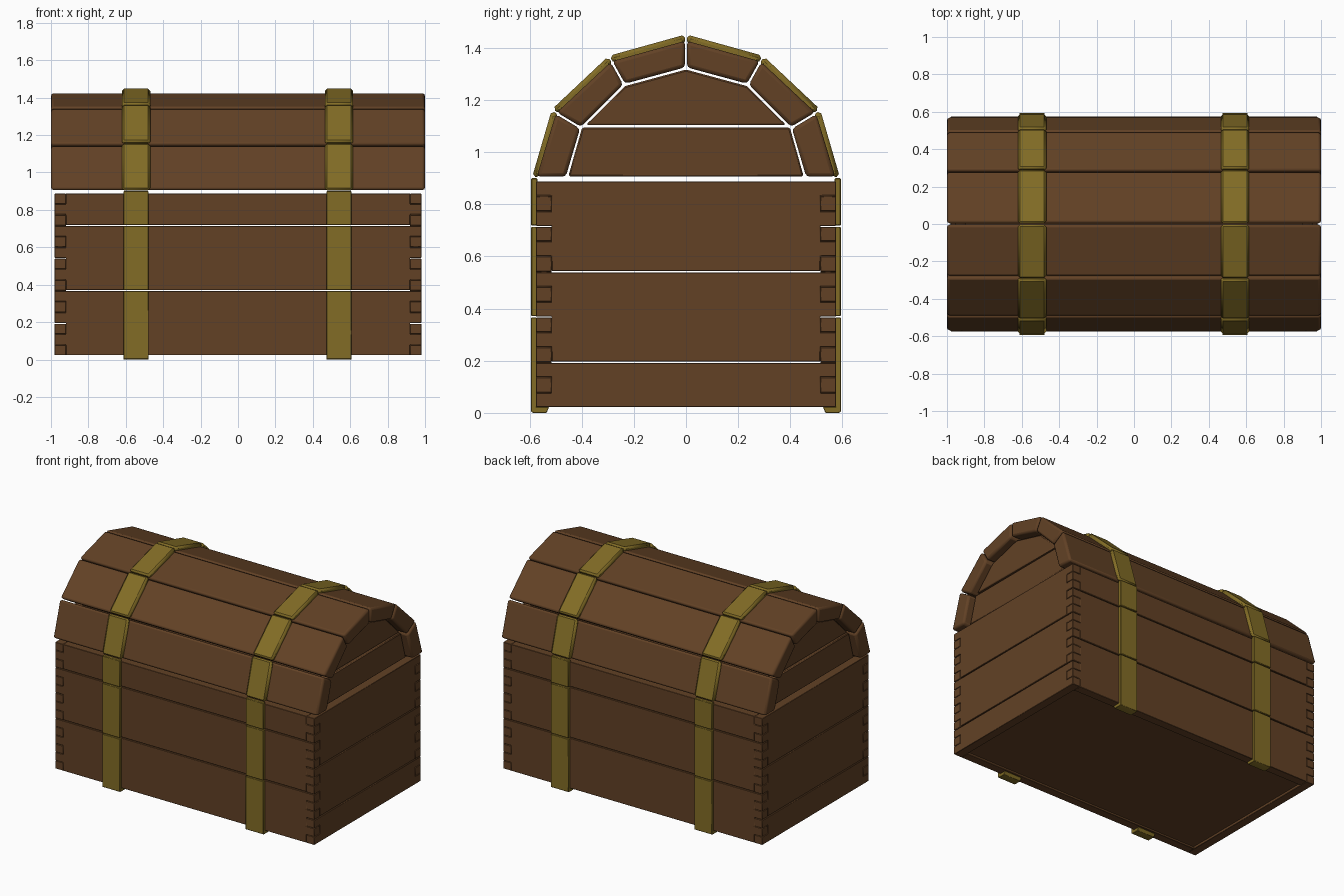
import bpy, bmesh, math
from mathutils import Vector

if "Cube" in bpy.data.objects:
    bpy.data.objects.remove(bpy.data.objects["Cube"])


def make_material(name, rgb):
    m = bpy.data.materials.new(name)
    m.diffuse_color = (*rgb, 1)
    m.use_nodes = True
    m.node_tree.nodes["Principled BSDF"].inputs["Base Color"].default_value = m.diffuse_color
    return m


WOOD = make_material("brown wood", (0.122, 0.053, 0.0185))
BRASS = make_material("dull brass", (0.225, 0.152, 0.019))


def shrink(pts, d):
    """Move every edge of a 2D outline inwards by d."""
    pts = [Vector(p) for p in pts]
    n = len(pts)
    area = sum(pts[i].cross(pts[(i + 1) % n]) for i in range(n))
    s = 1 if area > 0 else -1
    out = []
    for i, p in enumerate(pts):
        a = (p - pts[i - 1]).normalized()
        b = (pts[(i + 1) % n] - p).normalized()
        na, nb = Vector((-a.y, a.x)) * s, Vector((-b.y, b.x)) * s
        out.append(p + (na + nb) * d / (1 + na.dot(nb)))
    return out


def prism(name, outline, lo, hi, axis, mat, bevel, segments=1):
    """Extrude an outline along x (outline is y, z) or y (outline is x, z)."""
    def place(p, t):
        return (t, p[0], p[1]) if axis == "x" else (p[0], t, p[1])
    bm = bmesh.new()
    a = [bm.verts.new(place(p, lo)) for p in outline]
    b = [bm.verts.new(place(p, hi)) for p in outline]
    n = len(a)
    bm.faces.new(a)
    bm.faces.new(b[::-1])
    for i in range(n):
        j = (i + 1) % n
        bm.faces.new((a[i], b[i], b[j], a[j]))
    bmesh.ops.recalc_face_normals(bm, faces=bm.faces)
    me = bpy.data.meshes.new(name)
    bm.to_mesh(me)
    bm.free()
    me.materials.append(mat)
    ob = bpy.data.objects.new(name, me)
    bpy.context.collection.objects.link(ob)
    if bevel:
        mod = ob.modifiers.new("rounded edges", "BEVEL")
        mod.width, mod.segments, mod.limit_method = bevel, segments, "ANGLE"
    bpy.ops.object.select_all(action="DESELECT")
    ob.select_set(True)
    bpy.context.view_layer.objects.active = ob
    bpy.ops.object.shade_smooth_by_angle(angle=math.radians(35))
    return ob


def rect(u0, u1, v0, v1):
    return [(u0, v0), (u1, v0), (u1, v1), (u0, v1)]


# Box walls: planks with interlocking finger joints, 15 finger rows high
BASE, ROW, WALL = 0.02, 0.058, 0.06
HX, HY = 0.98, 0.575


def finger_plank(name, half, first, last, parity, lo, hi, axis):
    side = []
    for r in range(first, last):
        u = half if r % 2 == parity else half - WALL
        g = 0.001 if r % 2 == parity else -0.001
        g0 = 0.003 if r == first else g
        g1 = 0.003 if r == last - 1 else g
        side += [(u, BASE + r * ROW + g0), (u, BASE + (r + 1) * ROW - g1)]
    outline = side + [(-u, v) for u, v in reversed(side)]
    prism(name, outline, lo, hi, axis, WOOD, 0.002)


for s, label in ((-1, "front"), (1, "back")):
    for a, b in ((0, 6), (6, 12), (12, 15)):
        lo, hi = sorted((s * HY, s * (HY - WALL)))
        finger_plank(label + "_plank", HX, a, b, 1, lo, hi, "y")
for s, label in ((-1, "left"), (1, "right")):
    for a, b in ((0, 3), (3, 9), (9, 15)):
        lo, hi = sorted((s * HX, s * (HX - WALL)))
        finger_plank(label + "_plank", HY, a, b, 0, lo, hi, "x")

# Box floor
prism("floor", rect(-0.514, 0.514, 0.035, 0.075), -0.915, 0.915, "x", WOOD, 0)

# Lid: arched planks, outer and inner arc corners as (y, z)
OUTER = [(0.578, 0.902), (0.502, 1.152), (0.288, 1.352), (0.0, 1.432)]
INNER = [(0.458, 0.902), (0.402, 1.092), (0.236, 1.258), (0.0, 1.322)]
STRAP = [(0.594, 0.902), (0.517, 1.166), (0.298, 1.372), (0.0, 1.455)]
STRAP_X = (-0.545, 0.54)

for s in (-1, 1):
    for i in range(3):
        quad = [OUTER[i], OUTER[i + 1], INNER[i + 1], INNER[i]]
        quad = shrink([(s * y, z) for y, z in quad], 0.004)
        prism("lid_plank", quad, -1, 1, "x", WOOD, 0.014, 2)
        # Raised lid straps
        band = [STRAP[i], STRAP[i + 1], OUTER[i + 1], OUTER[i]]
        band = shrink([(s * y, z) for y, z in band], 0.003)
        # Sink the underside into the plank
        mid = Vector((0, 0.9))
        band[2:] = [p + (mid - p).normalized() * 0.02 for p in band[2:]]
        for x in STRAP_X:
            prism("lid_strap", band, x - 0.076, x + 0.076, "x", BRASS, 0.012)

# Lid end boards, set back from the plank ends
low = [(-0.458, 0.902), (0.458, 0.902), (0.402, 1.1), (-0.402, 1.1)]
high = [(-0.395, 1.1), (0.395, 1.1), (0.236, 1.258), (0, 1.322), (-0.236, 1.258)]
for s in (-1, 1):
    lo, hi = sorted((s * 0.9, s * 0.955))
    prism("lid_end_lower_board", shrink(low, 0.005), lo, hi, "x", WOOD, 0.006)
    prism("lid_end_upper_board", shrink(high, 0.005), lo, hi, "x", WOOD, 0.006)

# Box straps: one piece per plank, the lowest one hooks under the box
for s in (-1, 1):
    for x in STRAP_X:
        for z0, z1 in ((0.371, 0.713), (0.719, 0.9)):
            prism("box_strap", rect(s * 0.57, s * 0.594, z0, z1),
                  x - 0.067, x + 0.067, "x", BRASS, 0.003)
        hook = [(0.594, 0.004), (0.594, 0.365), (0.574, 0.365),
                (0.574, 0.022), (0.525, 0.022), (0.535, 0.0), (0.585, 0.0)]
        prism("box_strap_hook", [(s * y, z) for y, z in hook],
              x - 0.067, x + 0.067, "x", BRASS, 0.002)
